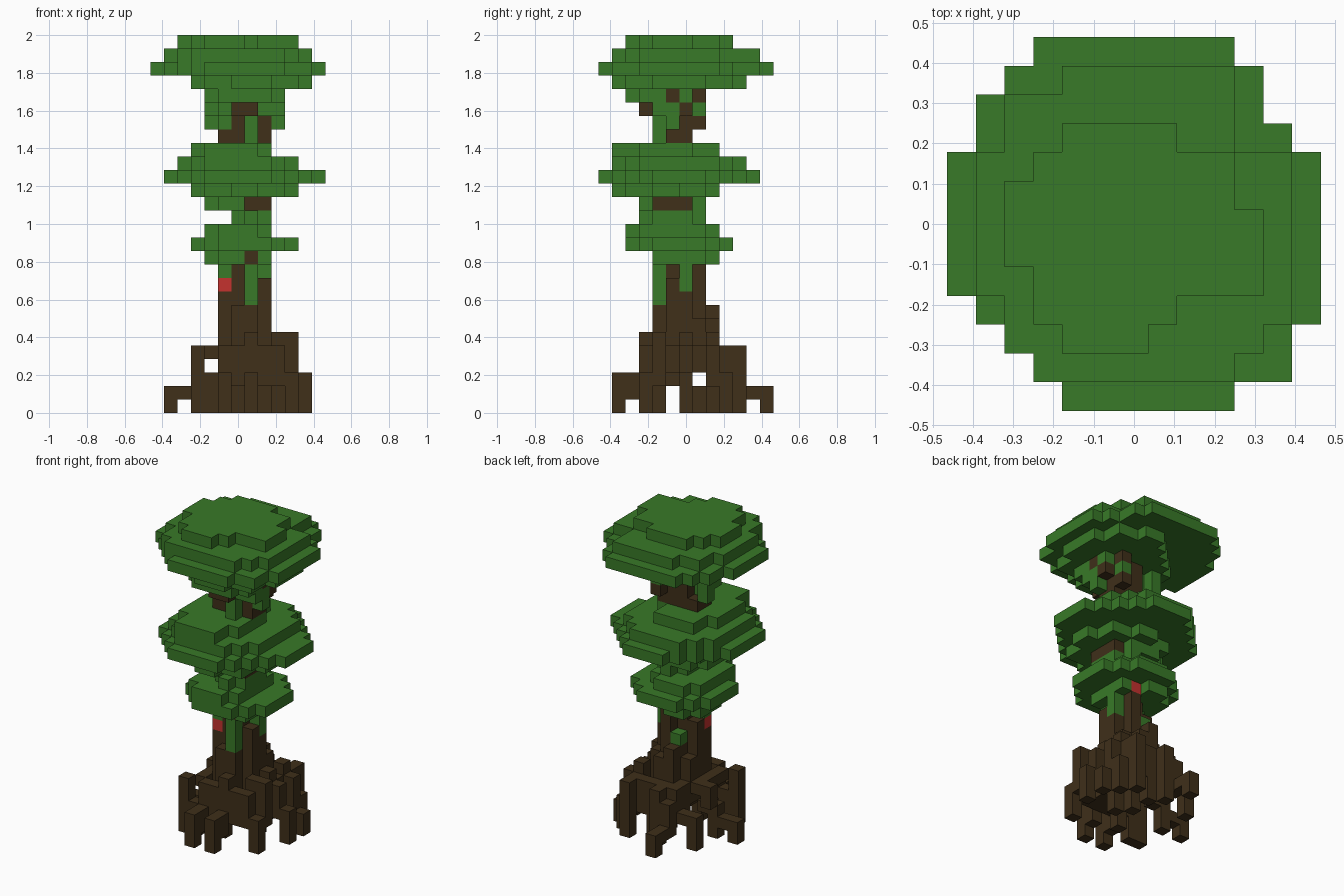
import bpy, bmesh
from mathutils import Vector

old = bpy.data.objects.get("Cube")
if old:
    bpy.data.objects.remove(old)

UNIT = 2 / 28  # edge of one block
cells = {}     # block position -> part name


def material(name, rgb):
    m = bpy.data.materials.new(name)
    m.use_nodes = True
    m.diffuse_color = (*rgb, 1)
    m.node_tree.nodes["Principled BSDF"].inputs["Base Color"].default_value = (*rgb, 1)
    return m


leaf = material("leaf green", (0.040, 0.192, 0.021))
bark = material("dark bark", (0.050, 0.029, 0.010))
red = material("fruit red", (0.56, 0.032, 0.028))


def column(part, x, y, low, high):
    for z in range(low, high + 1):
        cells[x, y, z] = part


def disc(part, z, x0, x1, y0, y1, limit=1.08):
    """Rounded slab of blocks filling the given bounds."""
    cx, cy = (x0 + x1) / 2, (y0 + y1) / 2
    rx, ry = (x1 - x0 + 1) / 2, (y1 - y0 + 1) / 2
    for x in range(x0, x1 + 1):
        for y in range(y0, y1 + 1):
            if ((x - cx) / rx) ** 2 + ((y - cy) / ry) ** 2 <= limit:
                cells[x, y, z] = part


def rows(part, z, top, spans):
    """Slab given as x spans, from the back row to the front row."""
    for i, (x0, x1) in enumerate(spans):
        for x in range(x0, x1 + 1):
            cells[x, top - i, z] = part


def trim(z, corner):
    """Cut the blocks of one slab that lie past a diagonal."""
    for x, y, level in list(cells):
        if level == z and corner(x, y):
            del cells[x, y, z]


# Trunk: solid below, separate stems towards the first canopy
for z in range(3, 7):
    disc("trunk", z, -1, 2, -2, 2)
disc("trunk", 2, 0, 2, -2, 0)
disc("trunk", 7, -1, 2, -2, 1)
column("trunk", 0, 2, 7, 7)
for x, y, top in ((-1, -1, 8), (-1, 0, 9), (0, -1, 10), (1, -1, 10),
                  (2, -1, 9), (2, 0, 8), (1, 1, 10), (0, 0, 10), (1, 0, 10)):
    column("trunk", x, y, 7, top)

# Arching roots: column position, lowest and highest block
for root in (
    (-1, 6, 0, 1), (-1, 5, 1, 1), (-1, 4, 1, 3), (0, 4, 0, 4), (0, 3, 3, 4),
    (-5, 0, 0, 1), (-4, 0, 1, 1), (-3, 0, 0, 2), (-2, 0, 2, 2),
    (-3, 3, 0, 2), (-2, 3, 2, 2), (-1, 3, 2, 4), (-1, 2, 2, 4),
    (-3, -3, 0, 4), (-2, -2, 4, 4),
    (-2, -3, 0, 2), (-1, -5, 0, 2), (-1, -4, 1, 2), (-1, -3, 2, 4), (-3, 1, 3, 4),
    (1, -5, 0, 2), (1, -4, 1, 2), (0, -2, 0, 3),
    (4, -3, 0, 2), (3, -3, 2, 4), (4, -2, 2, 5),
    (5, 0, 0, 2), (4, 0, 2, 4), (5, 2, 0, 1), (4, 2, 1, 4),
    (3, 4, 0, 4), (3, 3, 3, 4), (2, 3, 2, 4), (1, 3, 0, 4), (4, 3, 0, 2),
    (2, 0, 0, 2), (1, 1, 0, 1),
):
    column("roots", *root)
# Root flare hugging the trunk
for i in range(-2, 3):
    column("roots", 3, i, 3, 5 - i % 2)
for x in range(0, 3):
    column("roots", x, -3, 2, 4 + x % 2)
for y in (-1, 0, 1):
    column("roots", -2, y, 4, 4)

# Lower canopy, open at the back left where a fruit hangs beneath it
for slab in ((11, -2, 2, -2, 2), (12, -3, 4, -4, 3), (13, -2, 2, -4, 2), (14, 0, 2, -3, 1)):
    disc("lower_canopy", *slab)
column("lower_canopy", 2, -2, 11, 11)
trim(11, lambda x, y: x > 0 and y > 1)
column("branches", 1, -2, 11, 11)

# Middle canopy, its widest slab trimmed at the corners
for slab in ((15, -2, 2, -3, 1), (16, -3, 4, -5, 2, 0.9), (17, -5, 6, -6, 5),
             (18, -4, 4, -5, 4), (19, -3, 2, -5, 2)):
    disc("middle_canopy", *slab)
trim(17, lambda x, y: x + y > 7 or y - x > 6 or x - y > 8)
trim(15, lambda x, y: (x, y) == (1, -3))
for x, y in ((1, -2), (2, -2), (2, -1), (2, 0)):
    column("branches", x, y, 15, 15)

# Top canopy, hollow and open at the back of its lower slabs
for slab in ((22, -2, 3, -2, 1), (23, -2, 3, -4, 1), (24, -3, 5, -5, 4, 0.95)):
    disc("top_canopy", *slab)
trim(24, lambda x, y: y - x > 3)
for z in (22, 23):
    trim(z, lambda x, y: -1 <= x <= 1 and y >= 0)
rows("top_canopy", 25, 6, [(-3, 3), (-4, 4), (-5, 4), (-5, 5)] + [(-6, 6)] * 5
     + [(-5, 6), (-4, 5), (-3, 5), (-2, 3)])
rows("top_canopy", 26, 5, [(-2, 3), (-4, 3), (-4, 3)] + [(-5, 5)] * 5
     + [(-4, 5), (-4, 4), (-3, 3)])
rows("top_canopy", 27, 3, [(-2, 1), (-3, 3), (-4, 3), (-4, 4), (-4, 4), (-3, 4), (-3, 1), (-2, 0)])
column("top_canopy", 3, -2, 22, 23)
for x, y, z in ((0, -3, 22), (1, -3, 22), (3, 0, 22), (3, -1, 23), (2, 1, 23)):
    column("branches", x, y, z, z)

# Bare upper trunk between the canopies
for x in range(-1, 3):
    for y in (-1, 0):
        column("upper_trunk", x, y, 20, 23 if x in (0, 1) else 20)
for y in (-1, 0, 1):
    column("upper_trunk", 2, y, 21, 21)

# Hanging leaves
for strand in ((1, -2, 8, 10), (2, 0, 9, 10), (-1, -1, 10, 10), (0, 1, 8, 8),
               (1, -2, 20, 21), (3, -1, 21, 21), (-1, -1, 21, 21), (-2, 0, 21, 21)):
    column("hanging_leaves", *strand)

# Two fruits, one on the trunk and one under the lower canopy
column("red_fruit", -1, -1, 9, 9)
column("red_fruit", 1, 1, 11, 11)

colours = {"trunk": bark, "roots": bark, "branches": bark, "upper_trunk": bark, "red_fruit": red}


def build(part):
    """Mesh of the exposed block sides of one part."""
    bm = bmesh.new()
    for cell in (c for c, p in cells.items() if p == part):
        for axis in range(3):
            for sign in (-1, 1):
                n = Vector((0, 0, 0))
                n[axis] = sign
                c = Vector(cell)
                if tuple(int(v) for v in c + n) in cells:
                    continue
                u = Vector((0, 0, 0))
                u[(axis + 1) % 3] = 0.5
                w = n.cross(u)
                mid = c + n / 2 + Vector((0, 0, 0.5))
                corners = (mid - u - w, mid + u - w, mid + u + w, mid - u + w)
                bm.faces.new([bm.verts.new(p * UNIT) for p in corners])
    bmesh.ops.remove_doubles(bm, verts=bm.verts, dist=UNIT / 100)
    mesh = bpy.data.meshes.new(part)
    bm.to_mesh(mesh)
    bm.free()
    mesh.materials.append(colours.get(part, leaf))
    bpy.context.scene.collection.objects.link(bpy.data.objects.new(part, mesh))


for part in sorted(set(cells.values())):
    build(part)
